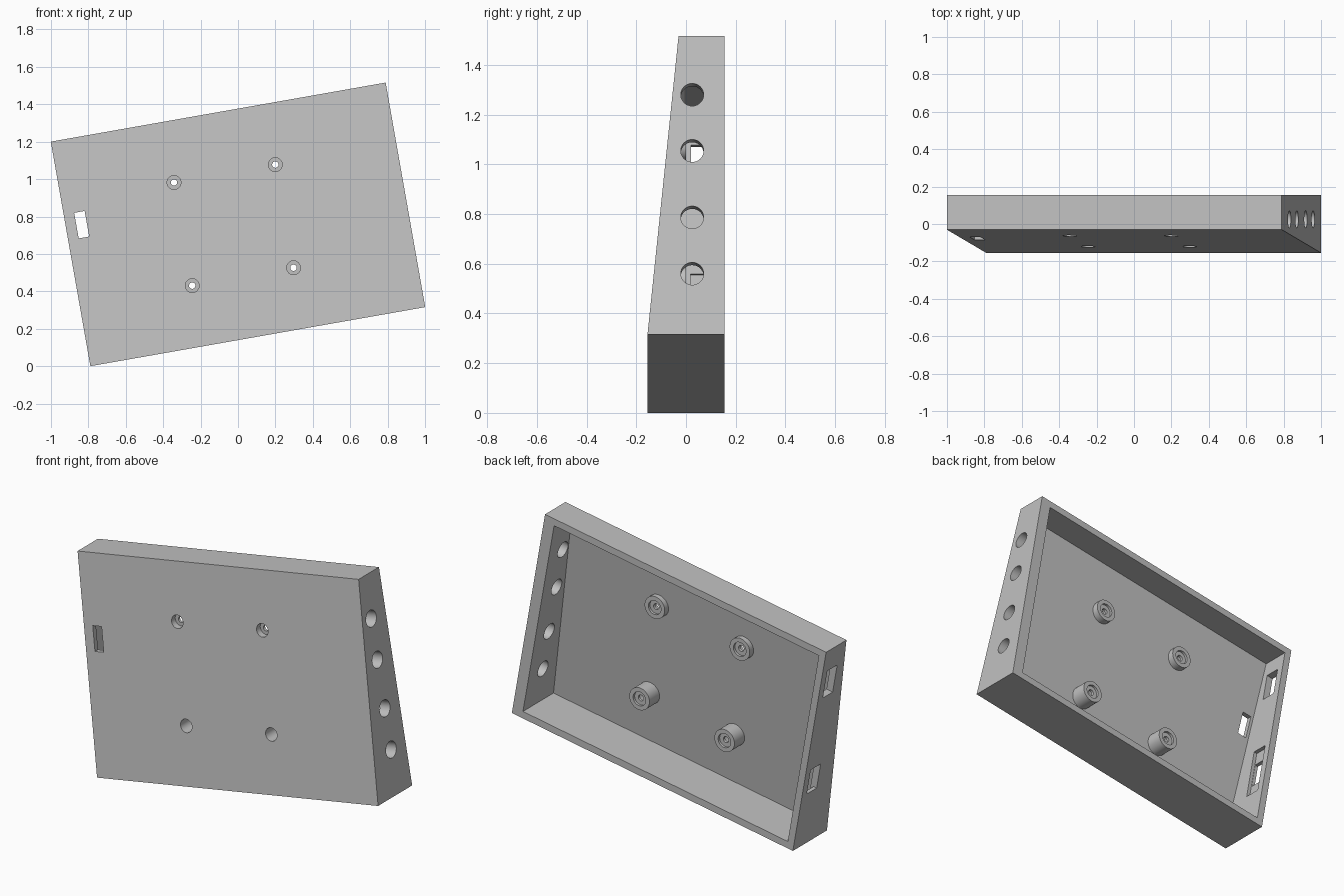
import bpy
import bmesh
from math import radians
from mathutils import Matrix, Vector

cube = bpy.data.objects.get("Cube")
if cube:
    bpy.data.objects.remove(cube, do_unlink=True)

# Main sizes: the case is drawn upright, then tilted at the end
HALF_W, HALF_H, BACK = 0.909, 0.6095, 0.155
FLOOR = 0.028
TILT = Matrix.Translation((0, 0, 0.758)) @ Matrix.Rotation(radians(-10), 4, "Y")

grey = bpy.data.materials.new("matte_grey")
grey.use_nodes = True
colour = (0.53, 0.53, 0.53, 1)
grey.diffuse_color = colour
grey.node_tree.nodes["Principled BSDF"].inputs["Base Color"].default_value = colour


def front_y(z):
    """Depth of the sloping front face at height z."""
    return -0.0925 + z * 0.1025


def finish(bm, name):
    bmesh.ops.recalc_face_normals(bm, faces=bm.faces)
    mesh = bpy.data.meshes.new(name)
    bm.to_mesh(mesh)
    bm.free()
    mesh.materials.append(grey)
    obj = bpy.data.objects.new(name, mesh)
    bpy.context.collection.objects.link(obj)
    return obj


def wedge(name, x0, x1, z0, z1, inset, back):
    """Block with a flat back and a sloping front."""
    bm = bmesh.new()
    bmesh.ops.create_cube(bm, size=1)
    for v in bm.verts:
        z = z1 if v.co.z > 0 else z0
        x = x1 if v.co.x > 0 else x0
        v.co = Vector((x, back if v.co.y > 0 else front_y(z) + inset, z))
    return finish(bm, name)


def box(name, x0, x1, y0, y1, z0, z1):
    bm = bmesh.new()
    size = (x1 - x0, y1 - y0, z1 - z0)
    centre = ((x0 + x1) / 2, (y0 + y1) / 2, (z0 + z1) / 2)
    bmesh.ops.create_cube(bm, size=1, matrix=Matrix.Translation(centre) @ Matrix.Diagonal((*size, 1)))
    return finish(bm, name)


def rod(name, start, end, radius):
    """Cylinder between two points."""
    start, end = Vector(start), Vector(end)
    axis = end - start
    turn = axis.to_track_quat("Z", "Y").to_matrix().to_4x4()
    bm = bmesh.new()
    bmesh.ops.create_cone(bm, cap_ends=True, segments=40, radius1=radius, radius2=radius,
                          depth=axis.length, matrix=Matrix.Translation((start + end) / 2) @ turn)
    return finish(bm, name)


def combine(target, tool, operation):
    """Apply a boolean and discard the tool."""
    mod = target.modifiers.new(operation.lower(), "BOOLEAN")
    mod.operation, mod.solver, mod.object = operation, "EXACT", tool
    bpy.context.view_layer.objects.active = target
    bpy.ops.object.modifier_apply(modifier=mod.name)
    bpy.data.objects.remove(tool, do_unlink=True)


# Open-backed case, with a thicker wall on the side with round holes
case = wedge("enclosure_case", -HALF_W, HALF_W, -HALF_H, HALF_H, 0, BACK)
combine(case, wedge("cavity", -0.869, 0.844, -0.57, 0.57, FLOOR, 0.3), "DIFFERENCE")

# Screw posts: counterbored from the front, recessed at the back
for x in (-0.298, 0.252):
    for z in (-0.28, 0.28):
        combine(case, rod("post", (x, front_y(z) + 0.02, z), (x, 0, z), 0.064), "UNION")
        for y0, y1, radius in ((-0.3, -0.03, 0.037), (-0.014, 0.1, 0.04), (-0.2, 0.2, 0.017)):
            combine(case, rod("bore", (x, y0, z), (x, y1, z), radius), "DIFFERENCE")

# Round holes in the left wall
for z in (0.37, 0.141, -0.131, -0.361):
    combine(case, rod("side_hole", (0.78, 0.025, z), (1, 0.025, z), 0.046), "DIFFERENCE")

# Slots in the right wall, the lower one with a wider inner recess
for z, half in ((0.394, 0.083), (-0.204, 0.074)):
    combine(case, box("slot", -1, -0.8, 0.021, 0.111, z - half, z + half), "DIFFERENCE")
combine(case, box("slot_recess", -0.889, -0.8, 0.019, 0.113, -0.358, -0.05), "DIFFERENCE")

# Small window through the front
combine(case, box("window", -0.852, -0.795, -0.3, 0.01, 0.074, 0.213), "DIFFERENCE")

# Tilt the case onto its corner and keep its edges crisp
case.data.transform(TILT)
bpy.ops.object.select_all(action="DESELECT")
case.select_set(True)
bpy.context.view_layer.objects.active = case
bpy.ops.object.shade_smooth_by_angle(angle=radians(30))
